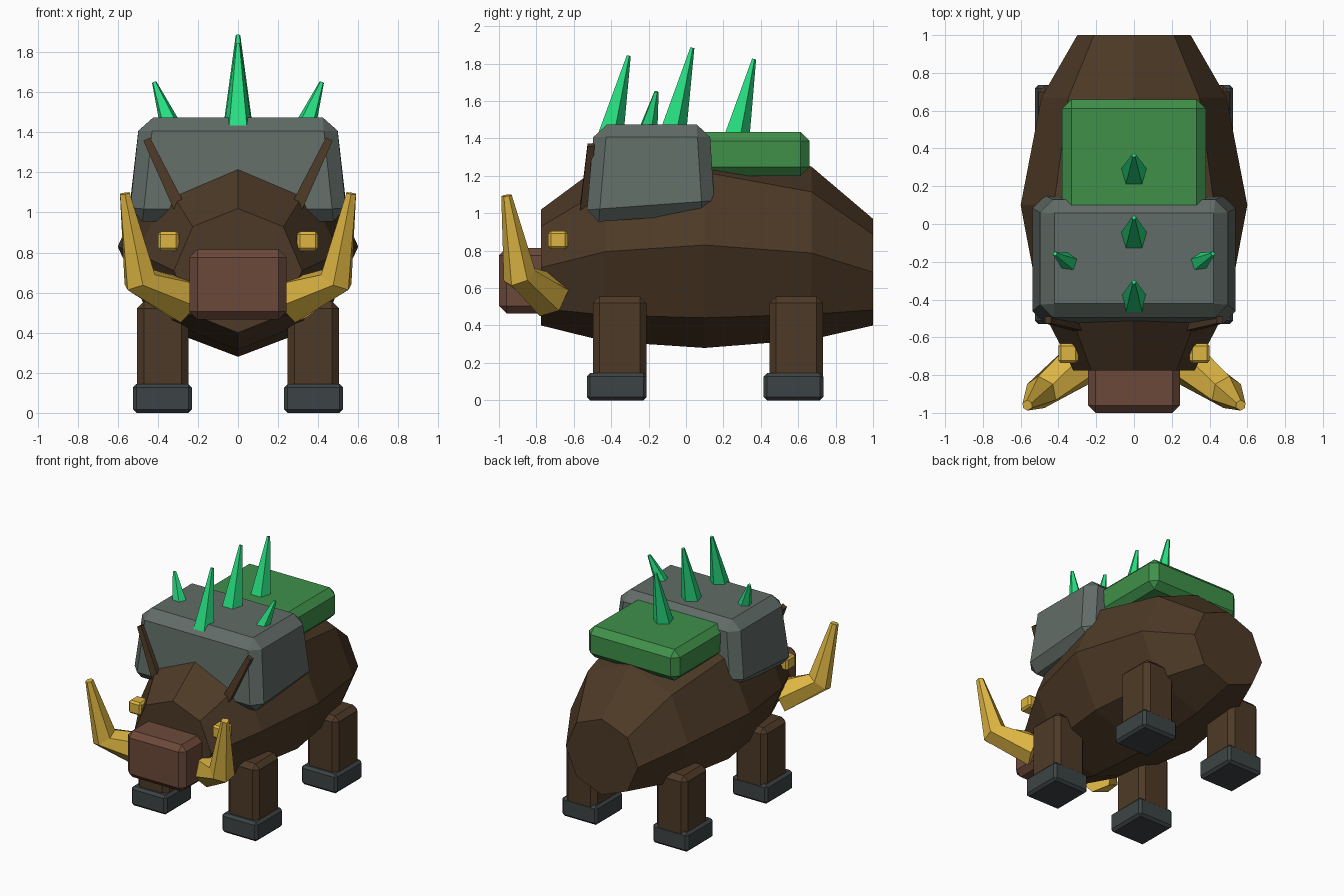
import bpy, bmesh, math
from mathutils import Vector

old = bpy.data.objects.get("Cube")
if old:
    bpy.data.objects.remove(old)


def material(name, rgb):
    m = bpy.data.materials.new(name)
    m.use_nodes = True
    m.diffuse_color = (*rgb, 1)
    m.node_tree.nodes["Principled BSDF"].inputs["Base Color"].default_value = (*rgb, 1)
    return m


BROWN = material("dark brown hide", (.075, .042, .02))
SNOUT = material("reddish brown", (.15, .066, .041))
GREY = material("grey stone", (.12, .15, .135))
MOSS = material("moss green", (.05, .28, .068))
CRYSTAL = material("bright green crystal", (.02, .74, .22))
GOLD = material("ivory gold", (.72, .46, .055))
HOOF = material("slate hoof", (.046, .056, .058))


def make_object(name, bm, mat, bevel=0):
    bmesh.ops.recalc_face_normals(bm, faces=bm.faces[:])
    mesh = bpy.data.meshes.new(name)
    bm.to_mesh(mesh)
    bm.free()
    mesh.materials.append(mat)
    ob = bpy.data.objects.new(name, mesh)
    bpy.context.scene.collection.objects.link(ob)
    if bevel:
        mod = ob.modifiers.new("Chamfer", "BEVEL")
        mod.width = bevel
        mod.segments = 1
        mod.limit_method = "NONE"
    return ob


def loft(name, rings, mat, bevel=0):
    """Skin a list of equal-sized rings and cap both ends."""
    bm = bmesh.new()
    loops = [[bm.verts.new(p) for p in ring] for ring in rings]
    n = len(loops[0])
    for a, b in zip(loops, loops[1:]):
        for i in range(n):
            j = (i + 1) % n
            bm.faces.new((a[i], a[j], b[j], b[i]))
    bm.faces.new(loops[0])
    bm.faces.new(loops[-1])
    return make_object(name, bm, mat, bevel)


def box(name, x, y, z, mat, bevel):
    rings = [[(x[0], y[0], h), (x[1], y[0], h), (x[1], y[1], h), (x[0], y[1], h)] for h in z]
    return loft(name, rings, mat, bevel)


def tube(name, path, radii, sides, mat, start=0):
    """Tapered faceted tube along a path of points."""
    pts = [Vector(p) for p in path]
    rings = []
    for i, p in enumerate(pts):
        d = (pts[min(i + 1, len(pts) - 1)] - pts[max(i - 1, 0)]).normalized()
        u = (Vector((0, 1, 0)) - d * d.y).normalized()
        v = d.cross(u)
        angles = [start + math.tau * k / sides for k in range(sides)]
        rings.append([p + radii[i] * (u * math.cos(a) + v * math.sin(a)) for a in angles])
    return loft(name, rings, mat)


# Barrel body: octagonal sections (y, half width, bottom, top)
sections = [(-.775, .32, .40, 1.02), (-.43, .5, .315, 1.275), (.1, .6, .28, 1.38),
            (.67, .49, .325, 1.25), (1, .3, .4, .97)]
rings = []
for y, w, low, high in sections:
    mid, r = (low + high) / 2, (high - low) / 2
    rings.append([(w * math.sin(k * math.pi / 4), y, mid + r * math.cos(k * math.pi / 4))
                  for k in range(8)])
loft("body", rings, BROWN)

# Snout
box("snout", (-.243, .243), (-1, -.7), (.465, .815), SNOUT, .04)

# Shoulder armour, flared towards a sloping lower rim
low = [(-.545, -.535, .95), (.545, -.535, .95), (.545, .155, 1), (-.545, .155, 1)]
high = [(-.49, -.49, 1.475), (.49, -.49, 1.475), (.49, .125, 1.475), (-.49, .125, 1.475)]
loft("shoulder_armour", [low, high], GREY, .068)

# Moss pad on the back
box("moss_pad", (-.38, .38), (.04, .66), (1.2, 1.435), MOSS, .048)

# Crystal spikes on the centre line: base y, base z, tip y, tip z
for label, by, bz, ty, tz in (("front", -.425, 1.35, -.307, 1.843),
                              ("middle", -.088, 1.38, .033, 1.885),
                              ("rear", .25, 1.34, .363, 1.825)):
    tube(label + "_spike", [(0, by, bz), (0, ty, tz)], [.085, .012], 5, CRYSTAL)

# Paired parts
for side, s in (("left", 1), ("right", -1)):
    tube(side + "_spike", [(s * .325, -.215, 1.4), (s * .418, -.158, 1.65)],
         [.062, .012], 5, CRYSTAL)
    tube(side + "_tusk", [(s * .27, -.73, .56), (s * .49, -.89, .665), (s * .565, -.96, 1.095)],
         [.122, .09, .028], 6, GOLD)
    tube(side + "_ear", [(s * .27, -.54, .98), (s * .455, -.508, 1.365)],
         [.045, .026], 4, BROWN, math.pi / 4)
    box(side + "_eye", sorted((s * .295, s * .4)), (-.737, -.632), (.808, .905), GOLD, .014)
    for end, y in (("front", -.355), ("rear", .59)):
        box(f"{end}_{side}_leg", sorted((s * .247, s * .505)), (y - .143, y + .143),
            (.08, .555), BROWN, .035)
        box(f"{end}_{side}_hoof", sorted((s * .23, s * .525)), (y - .175, y + .145),
            (0, .145), HOOF, .018)
